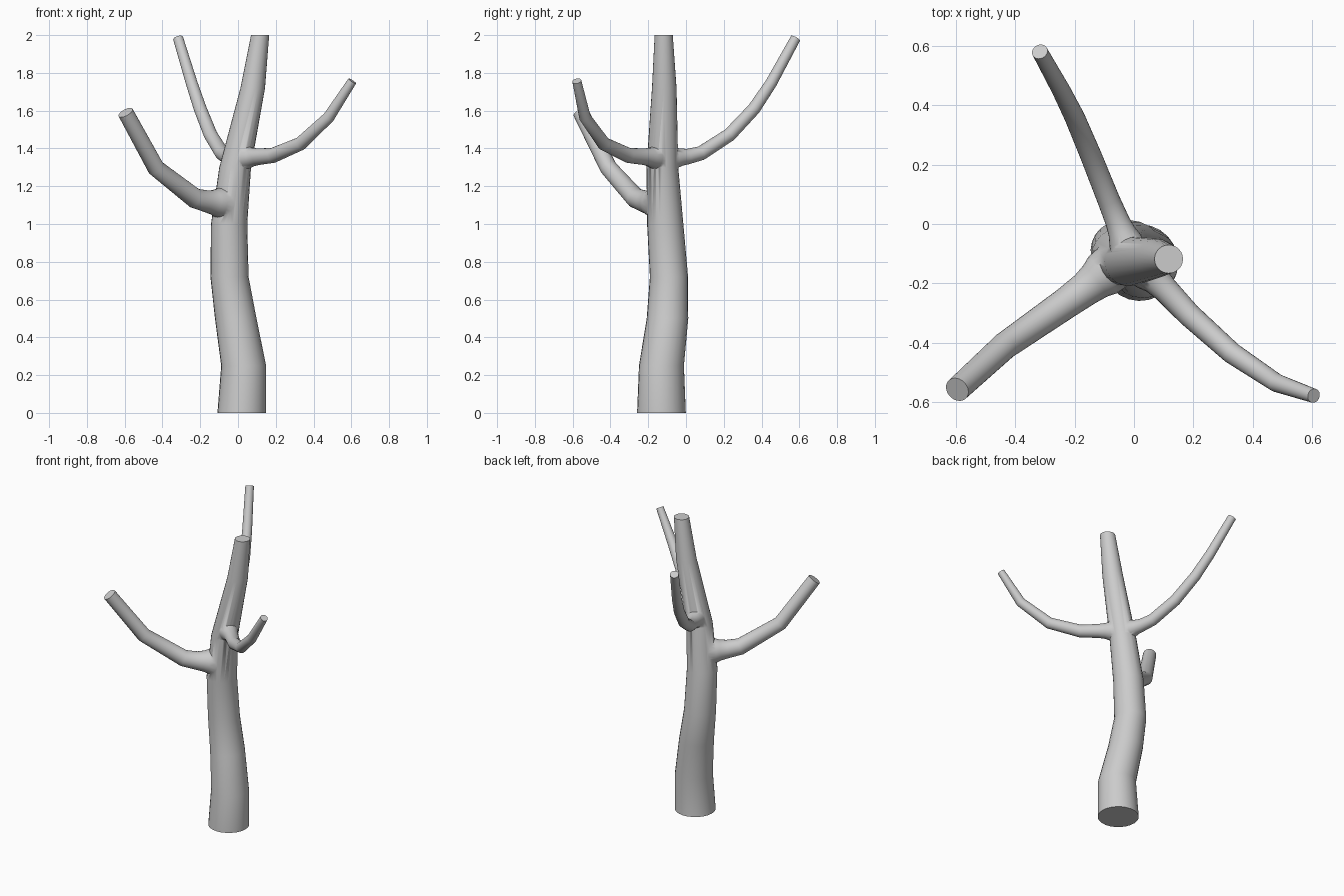
import bpy, bmesh, math
from mathutils import Vector

if "Cube" in bpy.data.objects:
    bpy.data.objects.remove(bpy.data.objects["Cube"])

SIDES = 24


def tube(name, pts, level=False):
    """Capped tube through (x, y, z, radius) points; level keeps the rings horizontal."""
    bm = bmesh.new()
    pos = [Vector(p[:3]) for p in pts]
    rings = []
    ref = Vector((0.3, 1, 0)) if level else Vector((0, 0, 1))
    for i, p in enumerate(pos):
        a = (p - pos[i - 1]).normalized() if i > 0 else Vector()
        b = (pos[i + 1] - p).normalized() if i < len(pos) - 1 else Vector()
        t = Vector((0, 0, 1)) if level else (a + b).normalized()
        u = (ref - t * ref.dot(t)).normalized()
        v = t.cross(u)
        ref = u
        rings.append([bm.verts.new(p + pts[i][3] * (
            u * math.cos(k * math.tau / SIDES) + v * math.sin(k * math.tau / SIDES)))
            for k in range(SIDES)])
    for lo, hi in zip(rings, rings[1:]):
        for k in range(SIDES):
            n = (k + 1) % SIDES
            bm.faces.new((lo[k], lo[n], hi[n], hi[k]))
    bm.faces.new(rings[0][::-1])
    bm.faces.new(rings[-1])
    bmesh.ops.recalc_face_normals(bm, faces=bm.faces)
    me = bpy.data.meshes.new(name)
    bm.to_mesh(me)
    bm.free()
    ob = bpy.data.objects.new(name, me)
    bpy.context.collection.objects.link(ob)
    return ob


# Winding, tapering trunk
trunk = tube("tree_trunk", [
    (0.02, -0.13, 0, 0.129), (0.03, -0.13, 0.25, 0.119), (-0.012, -0.098, 0.5, 0.110),
    (-0.045, -0.09, 0.72, 0.101), (-0.047, -0.11, 1.0, 0.096), (-0.015, -0.125, 1.3, 0.084),
    (0.078, -0.115, 1.72, 0.065), (0.117, -0.118, 2.0, 0.048)], level=True)

# Branches, each flared where it leaves the trunk
branches = [
    tube("left_branch", [
        (-0.06, -0.135, 1.11, 0.082), (-0.105, -0.172, 1.112, 0.078), (-0.13, -0.192, 1.115, 0.066),
        (-0.165, -0.22, 1.12, 0.058), (-0.23, -0.267, 1.137, 0.053),
        (-0.435, -0.41, 1.297, 0.046), (-0.595, -0.557, 1.59, 0.042)]),
    tube("right_branch", [
        (0.01, -0.135, 1.35, 0.065), (0.05, -0.168, 1.352, 0.06), (0.075, -0.19, 1.354, 0.050),
        (0.105, -0.22, 1.356, 0.044), (0.185, -0.305, 1.363, 0.040),
        (0.33, -0.435, 1.425, 0.036), (0.48, -0.535, 1.565, 0.031), (0.605, -0.578, 1.757, 0.024)]),
    tube("back_branch", [
        (-0.01, -0.11, 1.345, 0.065), (-0.03, -0.055, 1.35, 0.056), (-0.042, -0.025, 1.354, 0.046),
        (-0.056, 0.01, 1.357, 0.041), (-0.085, 0.08, 1.375, 0.038), (-0.145, 0.23, 1.472, 0.036),
        (-0.2, 0.36, 1.61, 0.034), (-0.245, 0.45, 1.745, 0.031), (-0.317, 0.58, 1.983, 0.027)]),
]

# Join everything into one skin
for b in branches:
    m = trunk.modifiers.new(b.name, 'BOOLEAN')
    m.operation = 'UNION'
    m.solver = 'EXACT'
    m.object = b
bpy.context.view_layer.objects.active = trunk
bpy.ops.object.select_all(action='DESELECT')
trunk.select_set(True)
for b in branches:
    bpy.ops.object.modifier_apply(modifier=b.name)
for b in branches:
    bpy.data.objects.remove(b)
bpy.ops.object.shade_smooth_by_angle(angle=math.radians(65))
